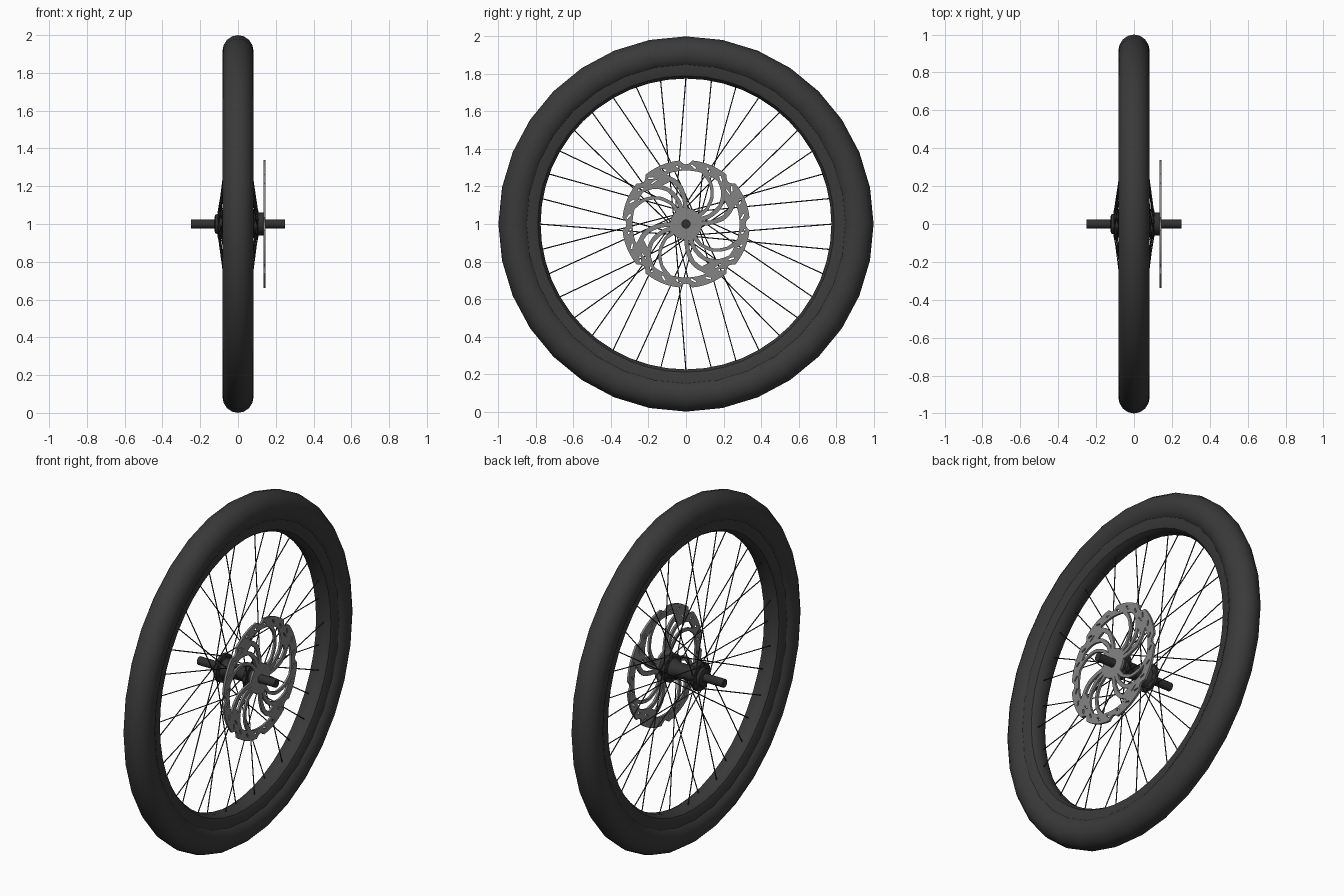
import bpy, bmesh
from math import sin, cos, pi, radians
from mathutils import Vector, Matrix

if "Cube" in bpy.data.objects:
    bpy.data.objects.remove(bpy.data.objects["Cube"])


def material(name, v):
    m = bpy.data.materials.new(name)
    m.diffuse_color = (v, v, v, 1)
    m.use_nodes = True
    m.node_tree.nodes["Principled BSDF"].inputs["Base Color"].default_value = m.diffuse_color
    return m


RUBBER = material("dark_rubber", 0.042)
BLACK = material("black_metal", 0.03)
STEEL = material("steel", 0.23)


def pt(x, r, a):
    """Point at radius r and angle a round the axle."""
    return Vector((x, r * cos(a), 1 + r * sin(a)))


def finish(bm, name, mat, smooth=35):
    bmesh.ops.recalc_face_normals(bm, faces=bm.faces)
    me = bpy.data.meshes.new(name)
    bm.to_mesh(me)
    bm.free()
    ob = bpy.data.objects.new(name, me)
    bpy.context.collection.objects.link(ob)
    me.materials.append(mat)
    if smooth:
        bpy.ops.object.select_all(action='DESELECT')
        ob.select_set(True)
        bpy.context.view_layer.objects.active = ob
        bpy.ops.object.shade_smooth_by_angle(angle=radians(smooth))
    return ob


def lathe(name, profile, mat, n=32, closed=True, smooth=35):
    """Turn (x, r) points round the axle; open profiles get end caps."""
    bm = bmesh.new()
    rings = [[bm.verts.new(pt(x, r, 2 * pi * i / n)) for i in range(n)] for x, r in profile]
    pairs = list(zip(rings, rings[1:])) + ([(rings[-1], rings[0])] if closed else [])
    for a, b in pairs:
        for i in range(n):
            j = (i + 1) % n
            bm.faces.new((a[i], a[j], b[j], b[i]))
    if not closed:
        bm.faces.new(rings[0])
        bm.faces.new(rings[-1])
    return finish(bm, name, mat, smooth)


def ribbon(bm, left, right, x0, x1, loop=False):
    """Flat plate between two edges given as (r, angle) lists."""
    rows = [[bm.verts.new(pt(x, *p)) for p, x in ((l, x0), (l, x1), (r, x1), (r, x0))]
            for l, r in zip(left, right)]
    for a, b in list(zip(rows, rows[1:])) + ([(rows[-1], rows[0])] if loop else []):
        for k in range(4):
            m = (k + 1) % 4
            bm.faces.new((a[k], a[m], b[m], b[k]))
    if not loop:
        bm.faces.new(rows[0])
        bm.faces.new(rows[-1])


def rod(bm, a, b, r, n=6):
    d = b - a
    mat = Matrix.Translation((a + b) / 2) @ d.to_track_quat('Z', 'Y').to_matrix().to_4x4()
    bmesh.ops.create_cone(bm, cap_ends=True, segments=n, radius1=r, radius2=r,
                          depth=d.length, matrix=mat)


# tyre and rim
lathe("tyre", [(0.083 * cos(2 * pi * i / 16), 0.912 + 0.088 * sin(2 * pi * i / 16))
               for i in range(16)], RUBBER, 32, smooth=60)
half = [(0.025, 0.775), (0.048, 0.79), (0.056, 0.81), (0.06, 0.862), (0.05, 0.862)]
lathe("rim", half + [(-x, r) for x, r in reversed(half)], RUBBER, 48)

# axle and hub shell with two flanges
lathe("axle", [(-0.25, 0.024), (0.25, 0.024)], BLACK, 20, closed=False)
lathe("hub", [(-0.125, 0.035), (-0.12, 0.05), (-0.105, 0.055), (-0.103, 0.08), (-0.085, 0.08),
              (-0.08, 0.058), (-0.05, 0.042), (0.05, 0.042), (0.08, 0.058), (0.085, 0.08),
              (0.103, 0.08), (0.105, 0.06), (0.135, 0.06)], BLACK, 32, closed=False)

# crossed spokes, alternating flange side and lean
bm = bmesh.new()
for i in range(36):
    a = radians(90 + 10 * i)
    side = 1 if i % 2 else -1
    lean = 1 if i % 4 in (0, 1) else -1
    h = a + lean * radians(65)
    x = side * (0.106 if lean > 0 else 0.098)
    rod(bm, pt(side * 0.012, 0.785, a), pt(x, 0.066, h), 0.003)
    rod(bm, pt(side * 0.08, 0.066, h), pt(x + side * 0.003, 0.066, h), 0.005)
finish(bm, "spokes", BLACK, 40)

# brake rotor ring with scalloped outer edge
X0, X1 = 0.134, 0.146
bm = bmesh.new()
N = 192
outer, inner = [], []
for i in range(N):
    k = i % (N // 8)
    k = min(k, N // 8 - k)
    outer.append((0.34 - {0: 0.022, 1: 0.02, 2: 0.012}.get(k, 0), 2 * pi * i / N))
    inner.append((0.285, 2 * pi * i / N))
ribbon(bm, outer, inner, X0, X1, loop=True)
ring = finish(bm, "brake_rotor_ring", STEEL, 30)

# slanted slots cut through the ring
bm = bmesh.new()
for i in range(24):
    a = 2 * pi * (i + 0.5) / 24
    t = (0.304, 0.312, 0.308)[i % 3]
    m = (Matrix.Translation(pt(0.14, t, a)) @ Matrix.Rotation(a + radians(55), 4, 'X')
         @ Matrix.Diagonal((0.05, 0.03, 0.009, 1)))
    bmesh.ops.create_cube(bm, size=1, matrix=m)
cutter = finish(bm, "slot_cutter", STEEL, 0)
cutter.hide_render = True
cutter.hide_set(True)
mod = ring.modifiers.new("slots", 'BOOLEAN')
mod.operation = 'DIFFERENCE'
mod.object = cutter
mod.solver = 'EXACT'


# curved rotor arms: each point is (radius, start angle, end angle) in degrees
def strip(bm, pts, turn, steps=6):
    lo, hi = [], []
    for (r0, a0, b0), (r1, a1, b1) in zip(pts, pts[1:]):
        for s in range(steps):
            t = s / steps
            r = r0 + (r1 - r0) * t
            lo.append((r, radians(a0 + (a1 - a0) * t + turn)))
            hi.append((r, radians(b0 + (b1 - b0) * t + turn)))
    r, a, b = pts[-1]
    lo.append((r, radians(a + turn)))
    hi.append((r, radians(b + turn)))
    ribbon(bm, lo, hi, X0, X1)


bm = bmesh.new()
for turn in (0, 90, 180, 270):
    strip(bm, [(0.07, -8, 10), (0.13, -2, 8), (0.20, 5, 13), (0.25, 14, 22), (0.29, 24, 36)], turn)
    strip(bm, [(0.07, 8, 26), (0.13, 13, 23), (0.20, 23, 30), (0.25, 33, 41), (0.29, 43, 56)], turn)
    strip(bm, [(0.07, 24, 42), (0.13, 31, 39), (0.20, 43, 49), (0.25, 55, 61), (0.29, 66, 76)], turn)
    strip(bm, [(0.245, 16, 40), (0.265, 18, 46), (0.29, 22, 54)], turn)
finish(bm, "brake_rotor_arms", STEEL, 30)
lathe("brake_rotor_centre", [(X0, 0.085), (X1, 0.085)], STEEL, 32, closed=False)
